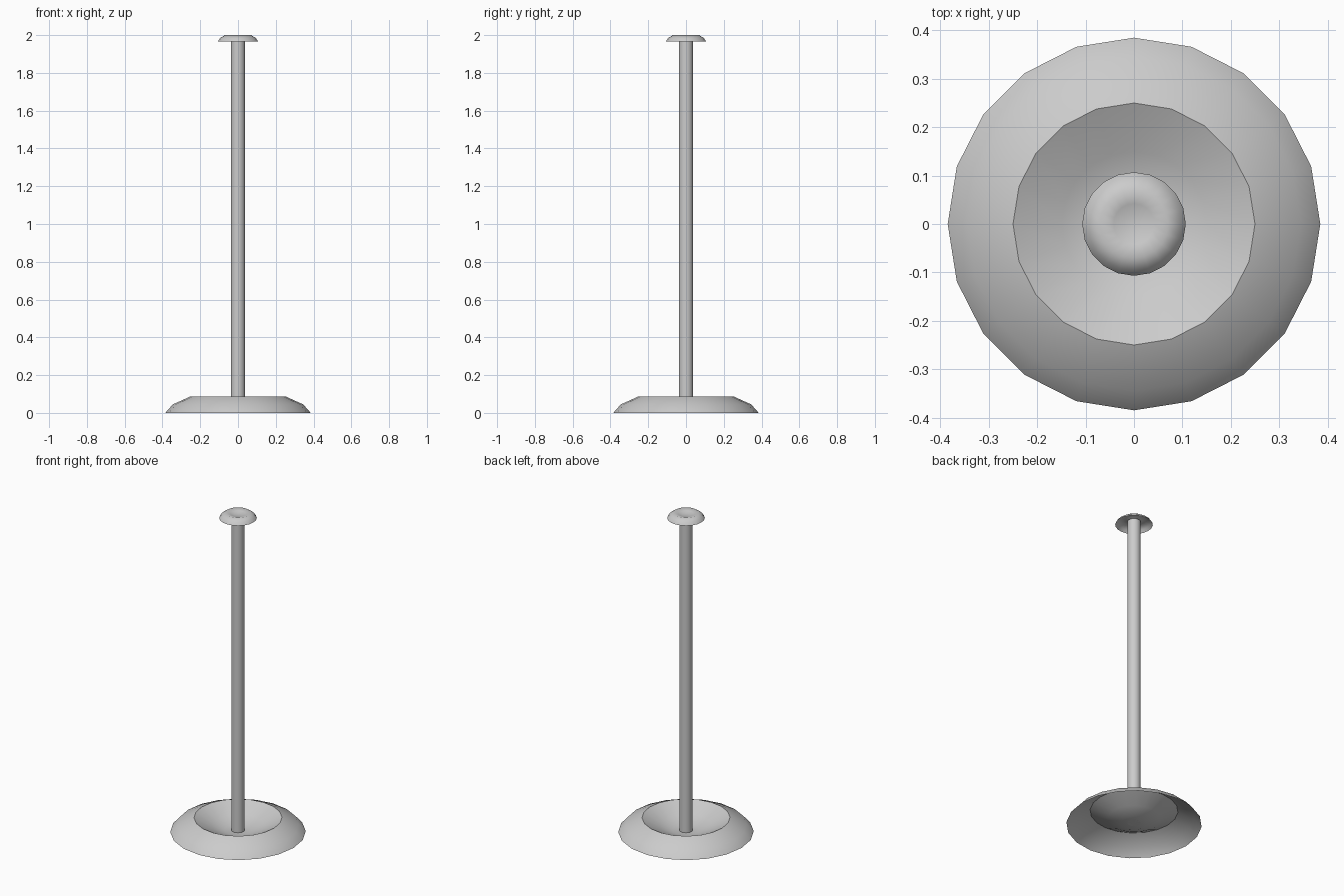
import bpy, bmesh
from math import cos, sin, tau, radians

if "Cube" in bpy.data.objects:
    bpy.data.objects.remove(bpy.data.objects["Cube"])

SIDES = 20


def lathe(name, profile):
    """Revolve (radius, z) points around z; a radius of 0 closes at a pole."""
    bm = bmesh.new()
    rings = []
    for r, z in profile:
        count = SIDES if r > 0 else 1
        rings.append([bm.verts.new((r * cos(tau * i / SIDES), r * sin(tau * i / SIDES), z))
                      for i in range(count)])
    for a, b in zip(rings, rings[1:]):
        for i in range(SIDES):
            j = (i + 1) % SIDES
            if len(a) == 1:
                bm.faces.new((a[0], b[j], b[i]))
            elif len(b) == 1:
                bm.faces.new((a[i], a[j], b[0]))
            else:
                bm.faces.new((a[i], a[j], b[j], b[i]))
    mesh = bpy.data.meshes.new(name)
    bm.to_mesh(mesh)
    bm.free()
    obj = bpy.data.objects.new(name, mesh)
    bpy.context.collection.objects.link(obj)
    bpy.ops.object.select_all(action='DESELECT')
    obj.select_set(True)
    bpy.context.view_layer.objects.active = obj
    bpy.ops.object.shade_smooth_by_angle(angle=radians(50))
    return obj


# Base: hollow dished shell, dipping to the foot of the pole
lathe("base", [(0.385, 0.0), (0.345, 0.045), (0.25, 0.088),
               (0.15, 0.037), (0.077, 0.01), (0, 0.01)])

# Pole
lathe("pole", [(0, 0.01), (0.038, 0.01), (0.038, 1.985), (0, 1.985)])

# Cap: small hollow shell with a shallow dimple
lathe("cap", [(0.107, 1.966), (0.096, 1.983), (0.07, 2.0),
              (0.042, 1.992), (0.021, 1.986), (0, 1.986)])
